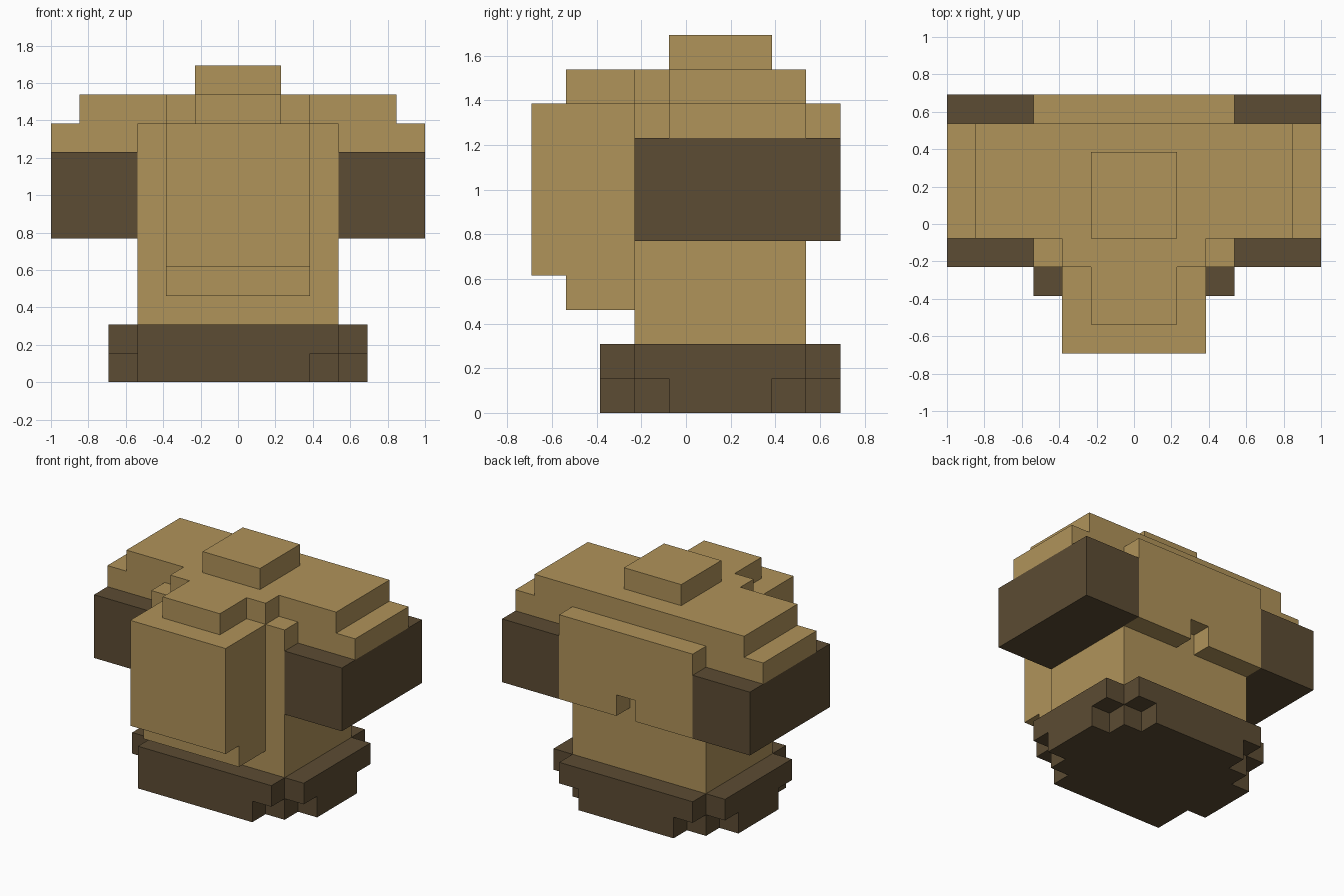
import bpy, bmesh, math
from mathutils import Vector

if "Cube" in bpy.data.objects:
    bpy.data.objects.remove(bpy.data.objects["Cube"])

U = 2 / 13  # edge length of one block


def material(name, rgb):
    m = bpy.data.materials.new(name)
    m.diffuse_color = (*rgb, 1)
    m.use_nodes = True
    m.node_tree.nodes["Principled BSDF"].inputs["Base Color"].default_value = m.diffuse_color
    return m


TAN = material("tan", (0.434, 0.292, 0.102))
BROWN = material("dark brown", (0.107, 0.072, 0.033))


def box(x0, x1, y0, y1, z0, z1):
    """Blocks inside a box, bounds in block units; keys are the block centres."""
    return {(x0 + .5 + i, y0 + .5 + j, z0 + .5 + k)
            for i in range(round(x1 - x0))
            for j in range(round(y1 - y0))
            for k in range(round(z1 - z0))}


def wide(w, y0, y1, z0, z1):
    """Box centred on x = 0 with half width w."""
    return box(-w, w, y0, y1, z0, z1)


parts = {
    # stepped foot: rounded upper slab over a smaller lower slab
    "base": (BROWN, wide(3.5, -2.5, 4.5, 1, 2) | wide(4.5, -1.5, 3.5, 1, 2)
             | wide(2.5, -2.5, 4.5, 0, 1) | wide(3.5, -1.5, 3.5, 0, 1)
             | wide(4.5, -.5, 2.5, 0, 1) | box(-3.5, -2.5, -2.5, -1.5, 0, 1)),
    "torso": (TAN, wide(3.5, -1.5, 3.5, 2, 9)),
    # back plate with a notch in the middle of its lower edge
    "back_plate": (TAN, wide(3.5, 3.5, 4.5, 5, 9) - wide(.5, 3.5, 4.5, 5, 6)),
    # protruding front block with an undercut at the bottom
    "front_block": (TAN, wide(2.5, -4.5, -1.5, 4, 9) | wide(2.5, -3.5, -1.5, 3, 4)),
    "right_arm": (BROWN, box(3.5, 6.5, -1.5, 4.5, 5, 8)),
    "left_arm": (BROWN, box(-6.5, -3.5, -1.5, 4.5, 5, 8)),
    "shoulders": (TAN, wide(6.5, -.5, 3.5, 8, 9) - wide(3.5, -.5, 3.5, 8, 9)),
    # upper layer that narrows toward the front
    "upper_layer": (TAN, wide(5.5, -.5, 3.5, 9, 10) | wide(2.5, -1.5, -.5, 9, 10)
                    | wide(1.5, -3.5, -1.5, 9, 10)),
    "top_cap": (TAN, wide(1.5, -.5, 2.5, 10, 11)),
}
filled = set().union(*(cells for _, cells in parts.values()))

# Skin each part, keeping only faces that border empty space
for name, (mat, cells) in parts.items():
    bm = bmesh.new()
    for c in sorted(cells):
        for axis in range(3):
            for sign in (-1, 1):
                n = Vector((0, 0, 0))
                n[axis] = sign
                if tuple(Vector(c) + n) in filled:
                    continue
                a = Vector((0, 0, 0))
                a[(axis + 1) % 3] = .5
                b = n.cross(a)
                mid = Vector(c) + n / 2
                bm.faces.new([bm.verts.new((mid + s * a + t * b) * U)
                              for s, t in ((-1, -1), (1, -1), (1, 1), (-1, 1))])
    bmesh.ops.remove_doubles(bm, verts=bm.verts, dist=0.001)
    bmesh.ops.dissolve_limit(bm, angle_limit=math.radians(1),
                             verts=bm.verts, edges=bm.edges)
    bmesh.ops.triangulate(bm, faces=[f for f in bm.faces if len(f.verts) > 4])
    mesh = bpy.data.meshes.new(name)
    bm.to_mesh(mesh)
    bm.free()
    mesh.materials.append(mat)
    bpy.context.collection.objects.link(bpy.data.objects.new(name, mesh))
